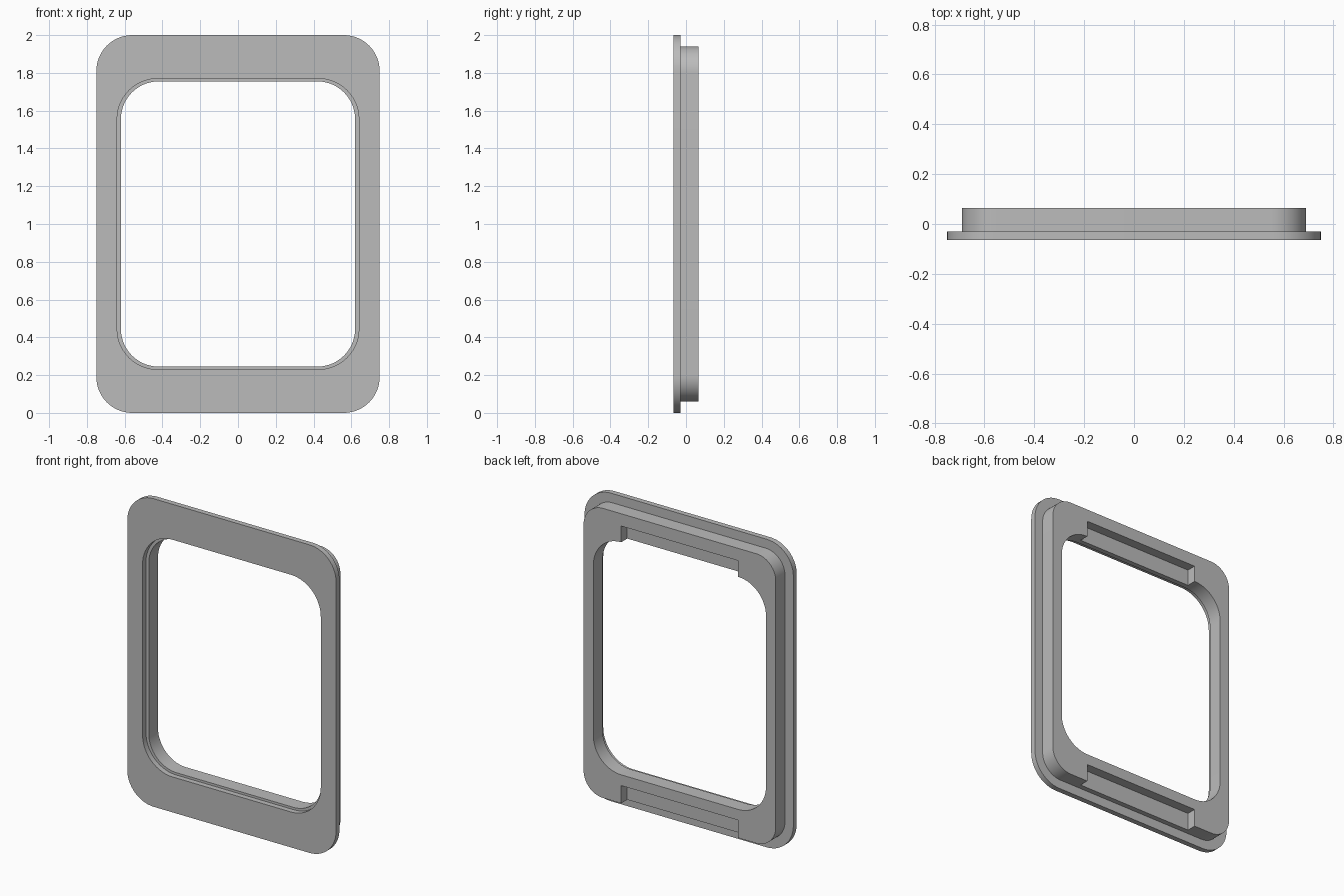
import bpy, bmesh, math

cube = bpy.data.objects.get("Cube")
if cube:
    bpy.data.objects.remove(cube, do_unlink=True)

grey = bpy.data.materials.new("neutral_grey")
grey.use_nodes = True
colour = (0.5, 0.5, 0.5, 1)
grey.diffuse_color = colour
grey.node_tree.nodes["Principled BSDF"].inputs["Base Color"].default_value = colour

MID = 1.0        # height of the frame's centre
FRONT, STEP, BACK = -0.065, -0.03, 0.065


def rounded_loop(bm, half_w, half_h, radius, y, segments=14):
    """Vertices of an upright rounded rectangle at depth y."""
    verts = []
    for k, (sx, sz) in enumerate([(1, 1), (-1, 1), (-1, -1), (1, -1)]):
        for i in range(segments + 1):
            a = (k + i / segments) * math.pi / 2
            verts.append(bm.verts.new((sx * (half_w - radius) + radius * math.cos(a), y,
                                       MID + sz * (half_h - radius) + radius * math.sin(a))))
    return verts


def finish(bm, name):
    bmesh.ops.recalc_face_normals(bm, faces=bm.faces[:])
    mesh = bpy.data.meshes.new(name)
    bm.to_mesh(mesh)
    bm.free()
    mesh.materials.append(grey)
    obj = bpy.data.objects.new(name, mesh)
    bpy.context.collection.objects.link(obj)
    return obj


# Frame: flange, raised back ring and stepped opening swept as one closed section
flange = (0.75, 1.0, 0.19)
ring = (0.69, 0.94, 0.14)
opening = (0.62, 0.755, 0.2)
rebate = (0.64, 0.77, 0.215)
section = [(flange, FRONT), (flange, STEP), (ring, STEP), (ring, BACK),
           (opening, BACK), (opening, STEP), (rebate, STEP), (rebate, FRONT)]
bm = bmesh.new()
loops = [rounded_loop(bm, *shape, y) for shape, y in section]
for a, b in zip(loops, loops[1:] + loops[:1]):
    for i in range(len(a)):
        j = (i + 1) % len(a)
        bm.faces.new((a[i], a[j], b[j], b[i]))
frame = finish(bm, "frame")


def cut(cutter):
    """Subtract a helper from the frame and discard it."""
    cutter.hide_render = True
    mod = frame.modifiers.new("cut", 'BOOLEAN')
    mod.operation = 'DIFFERENCE'
    mod.solver = 'EXACT'
    mod.object = cutter
    bpy.context.view_layer.objects.active = frame
    bpy.ops.object.modifier_apply(modifier=mod.name)
    bpy.data.objects.remove(cutter, do_unlink=True)


# Slots in the back: the upper opens into the window, the lower to the underside
for low, high in [(1.7, 1.86), (0.02, 0.175)]:
    bm = bmesh.new()
    bmesh.ops.create_cube(bm, size=1)
    for v in bm.verts:
        v.co = (v.co.x * 0.84, 0.003 if v.co.y < 0 else 0.1, low if v.co.z < 0 else high)
    cut(finish(bm, "slot_cutter"))

# Blind screw holes in the back corners
for sx in (-1, 1):
    for sz in (-1, 1):
        bm = bmesh.new()
        bmesh.ops.create_cone(bm, cap_ends=True, segments=32, radius1=0.039,
                              radius2=0.039, depth=0.16)
        for v in bm.verts:
            x, y, z = v.co
            v.co = (sx * 0.54 + x, BACK + z, MID + sz * 0.86 + y)
        cut(finish(bm, "hole_cutter"))

# Smooth corners with sharp rims
bpy.ops.object.select_all(action='DESELECT')
frame.select_set(True)
bpy.context.view_layer.objects.active = frame
bpy.ops.object.shade_smooth_by_angle(angle=math.radians(30))
